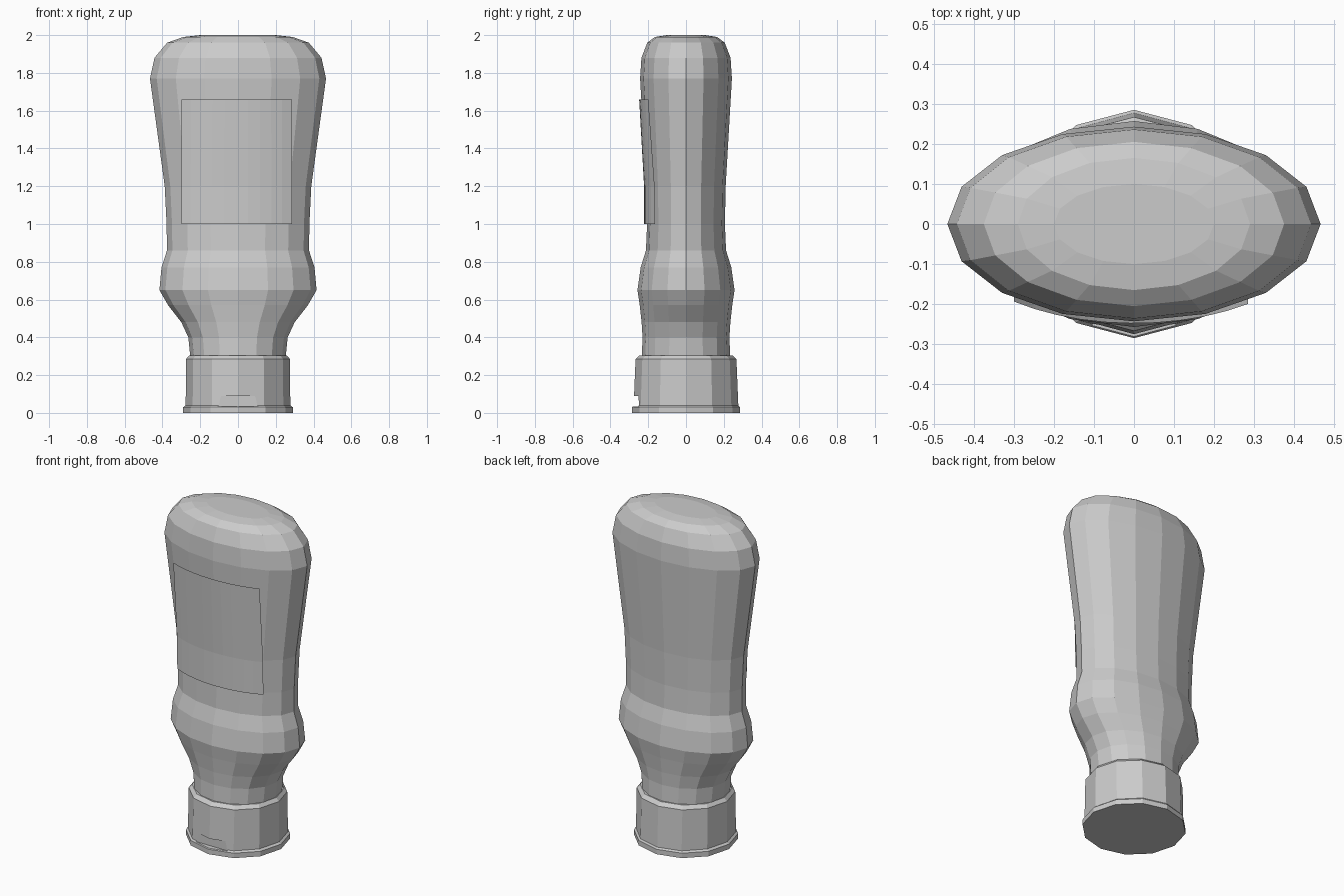
import bpy, bmesh
from math import sin, cos, tau, asin

if "Cube" in bpy.data.objects:
    bpy.data.objects.remove(bpy.data.objects["Cube"])


def finish(name, bm):
    bmesh.ops.recalc_face_normals(bm, faces=bm.faces)
    me = bpy.data.meshes.new(name)
    bm.to_mesh(me)
    bm.free()
    ob = bpy.data.objects.new(name, me)
    bpy.context.collection.objects.link(ob)
    return ob


def loft(name, rings, sides, turn=0.0):
    """Closed solid through elliptical rings given as (z, half width, half depth)."""
    bm = bmesh.new()
    loops = [[bm.verts.new((rx * cos(tau * (i + turn) / sides),
                            ry * sin(tau * (i + turn) / sides), z))
              for i in range(sides)] for z, rx, ry in rings]
    for a, b in zip(loops, loops[1:]):
        for i in range(sides):
            j = (i + 1) % sides
            bm.faces.new((a[i], a[j], b[j], b[i]))
    bm.faces.new(loops[0])
    bm.faces.new(loops[-1])
    return finish(name, bm)


# Squeeze bottle body standing on its cap
loft("bottle_body", [
    (0.27, 0.25, 0.235), (0.40, 0.263, 0.23), (0.48, 0.30, 0.235),
    (0.57, 0.37, 0.245), (0.65, 0.416, 0.257), (0.77, 0.405, 0.24),
    (0.86, 0.376, 0.212), (1.00, 0.378, 0.206), (1.20, 0.388, 0.21),
    (1.77, 0.466, 0.243), (1.88, 0.442, 0.236), (1.96, 0.375, 0.205),
    (1.99, 0.29, 0.165), (2.00, 0.20, 0.10)], 16)

# Cap with a base flange and a bevelled top rim
cap = loft("cap", [
    (0.0, 0.29, 0.285), (0.03, 0.29, 0.285), (0.04, 0.277, 0.277),
    (0.285, 0.275, 0.267), (0.305, 0.258, 0.245), (0.305, 0.22, 0.21)], 12)

# Thumb recess cut in the cap front
bm = bmesh.new()
bmesh.ops.create_cube(bm, size=1.0)
for v in bm.verts:
    top = v.co.z > 0
    v.co = (v.co.x * (0.18 if top else 0.21), -0.30 + v.co.y * 0.10, 0.09 if top else 0.035)
cutter = finish("recess_cutter", bm)
cutter.hide_render = True
mod = cap.modifiers.new("recess", 'BOOLEAN')
mod.operation = 'DIFFERENCE'
mod.solver = 'EXACT'
mod.object = cutter
bpy.context.view_layer.objects.active = cap
bpy.ops.object.modifier_apply(modifier=mod.name)
bpy.data.objects.remove(cutter)

# Thin curved label wrapped on the front
bm = bmesh.new()
rows = []
for z, rx, ry in [(1.0, 0.42, 0.222), (1.2, 0.43, 0.222), (1.66, 0.48, 0.248)]:
    row = []
    for i in range(11):
        a = asin(-0.30 / rx) + (asin(0.285 / rx) - asin(-0.30 / rx)) * i / 10
        row.append(bm.verts.new((rx * sin(a), -ry * cos(a), z)))
    rows.append(row)
for a, b in zip(rows, rows[1:]):
    for i in range(10):
        bm.faces.new((a[i], a[i + 1], b[i + 1], b[i]))
finish("front_label", bm)
